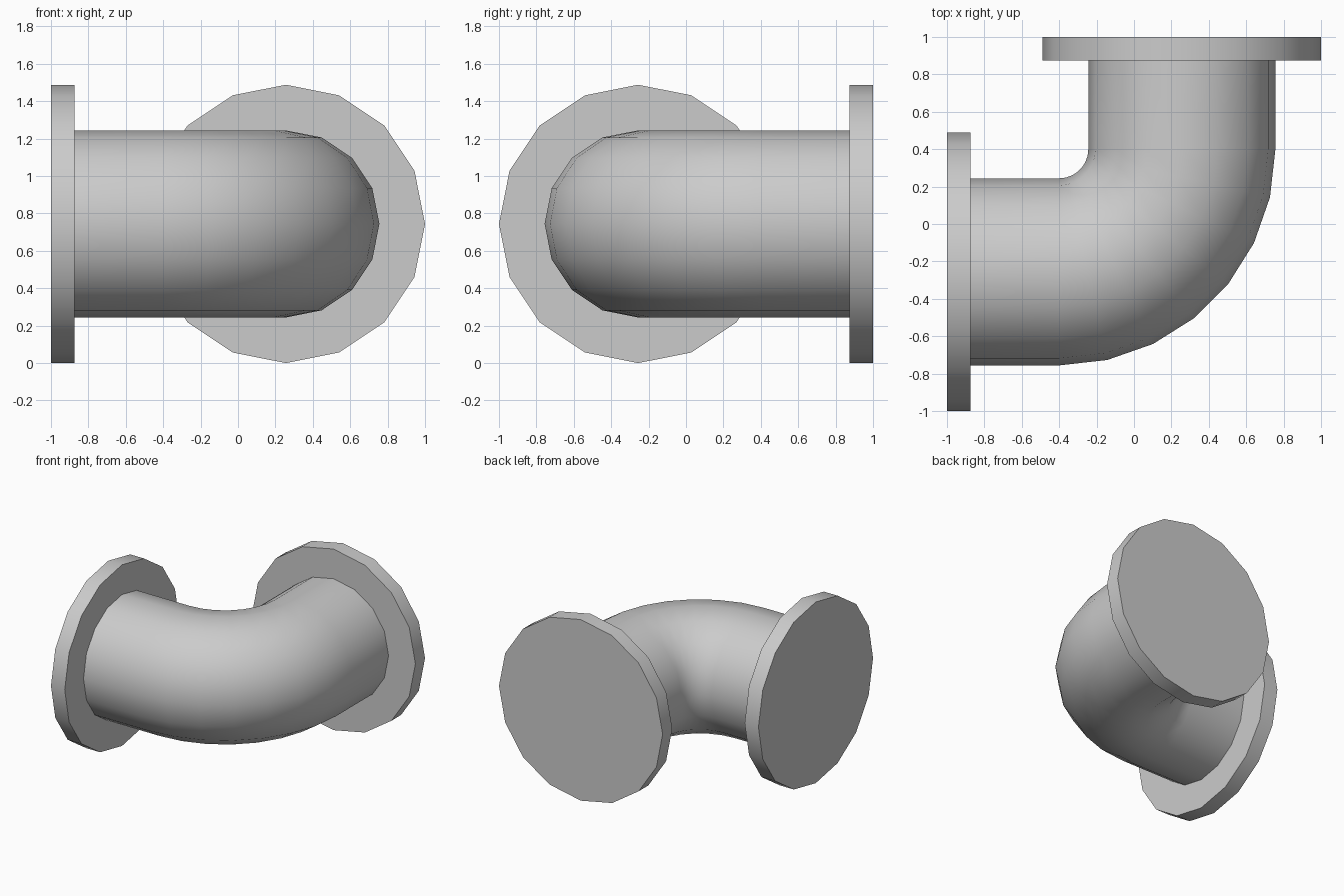
import bpy
import bmesh
from math import cos, sin, pi, radians
from mathutils import Matrix, Vector

cube = bpy.data.objects.get("Cube")
if cube:
    bpy.data.objects.remove(cube, do_unlink=True)

SIDES = 16
AXIS_Z = 0.744          # height of the pipe's centre line
OFFSET = 0.256          # sideways distance of each pipe run
PIPE_R, FLANGE_R = 0.5, 0.744
FLANGE_T = 0.125
CORNER = Vector((-0.4, 0.4, AXIS_Z))    # centre of the bend
BEND_R, BEND_STEPS = OFFSET + 0.4, 7

grey = bpy.data.materials.new("light_grey")
grey.use_nodes = True
colour = (0.6, 0.6, 0.6, 1)
grey.diffuse_color = colour
grey.node_tree.nodes["Principled BSDF"].inputs["Base Color"].default_value = colour


def finish(name, bm):
    bmesh.ops.recalc_face_normals(bm, faces=bm.faces)
    mesh = bpy.data.meshes.new(name)
    bm.to_mesh(mesh)
    bm.free()
    mesh.materials.append(grey)
    obj = bpy.data.objects.new(name, mesh)
    bpy.context.collection.objects.link(obj)
    bpy.ops.object.select_all(action="DESELECT")
    obj.select_set(True)
    bpy.context.view_layer.objects.active = obj
    bpy.ops.object.shade_smooth_by_angle(angle=radians(35))


# Elbow pipe: straight run, quarter bend, straight run
up = Vector((0, 0, 1))
end = 1 - FLANGE_T
path = [(Vector((-end, -OFFSET, AXIS_Z)), Vector((0, -1, 0)))]
for i in range(BEND_STEPS + 1):
    a = -pi / 2 + i * pi / 2 / BEND_STEPS
    out = Vector((cos(a), sin(a), 0))
    path.append((CORNER + out * BEND_R, out))
path.append((Vector((OFFSET, end, AXIS_Z)), Vector((1, 0, 0))))

bm = bmesh.new()
rings = []
for centre, out in path:
    angles = [2 * pi * k / SIDES for k in range(SIDES)]
    rings.append([bm.verts.new(centre + PIPE_R * (out * cos(t) + up * sin(t)))
                  for t in angles])
for a, b in zip(rings, rings[1:]):
    for k in range(SIDES):
        n = (k + 1) % SIDES
        bm.faces.new((a[k], a[n], b[n], b[k]))
finish("elbow_pipe", bm)


# Flat round flange closing each end
def flange(name, centre, axis):
    bm = bmesh.new()
    place = Matrix.Translation(centre) @ Matrix.Rotation(pi / 2, 4, axis)
    bmesh.ops.create_cone(bm, cap_ends=True, segments=SIDES, radius1=FLANGE_R,
                          radius2=FLANGE_R, depth=FLANGE_T, matrix=place)
    finish(name, bm)


mid = 1 - FLANGE_T / 2
flange("right_flange", (-mid, -OFFSET, AXIS_Z), "Y")
flange("back_flange", (OFFSET, mid, AXIS_Z), "X")
